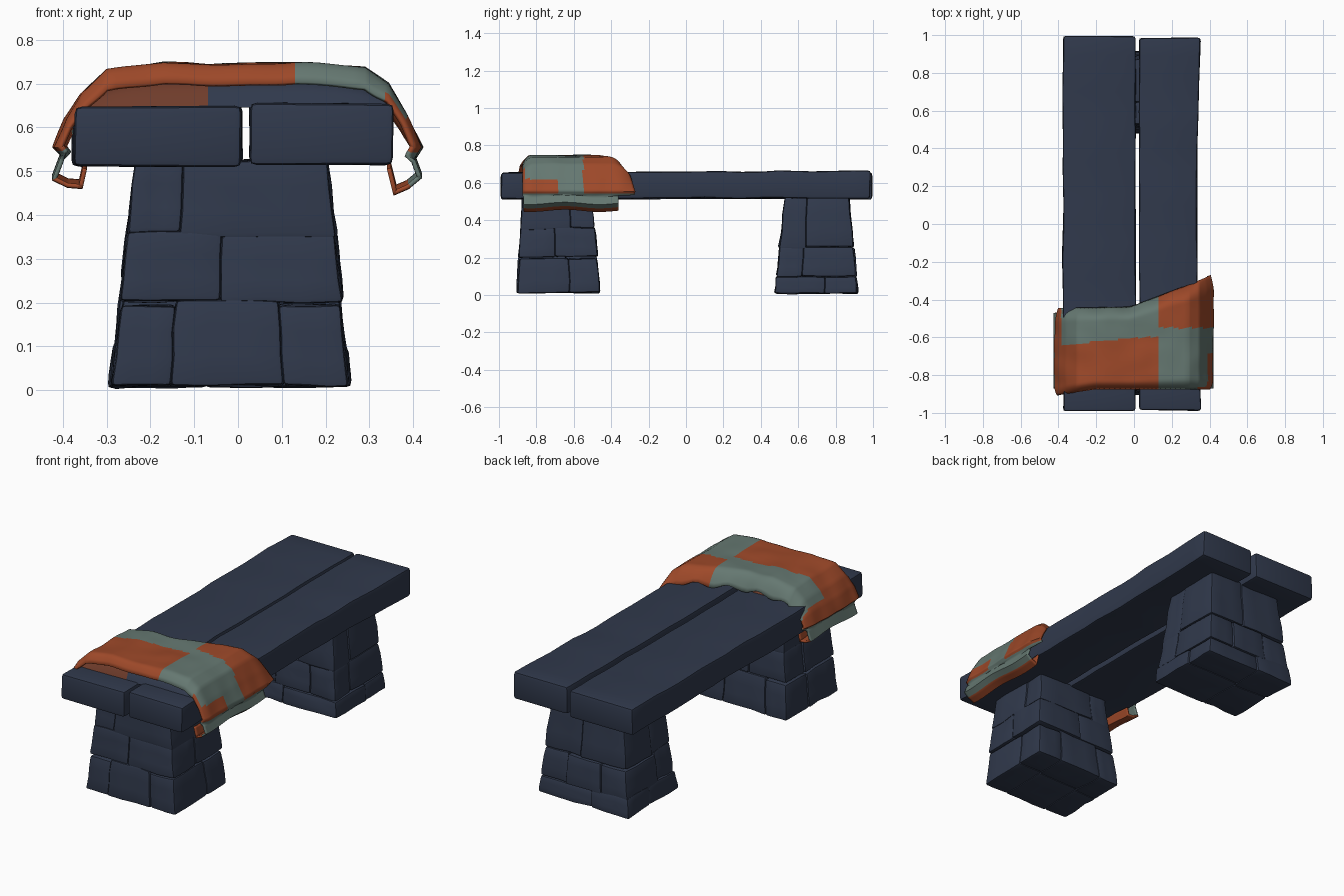
import bpy, bmesh, math, random
from mathutils import Vector, noise

if "Cube" in bpy.data.objects:
    bpy.data.objects.remove(bpy.data.objects["Cube"])

random.seed(4)


def material(name, rgb):
    m = bpy.data.materials.new(name)
    m.diffuse_color = (*rgb, 1)
    m.use_nodes = True
    m.node_tree.nodes["Principled BSDF"].inputs["Base Color"].default_value = m.diffuse_color
    return m


STONE = material("dark blue stone", (0.030, 0.041, 0.072))
ORANGE = material("burnt orange cloth", (0.34, 0.066, 0.022))
GREY = material("grey green cloth", (0.13, 0.187, 0.165))
BROWN = material("shaded brown lining", (0.16, 0.045, 0.024))


def finish(bm, name, mats, angle=35):
    bmesh.ops.recalc_face_normals(bm, faces=bm.faces)
    me = bpy.data.meshes.new(name)
    bm.to_mesh(me)
    bm.free()
    for m in mats:
        me.materials.append(m)
    me.shade_smooth()
    me.set_sharp_from_angle(angle=math.radians(angle))
    ob = bpy.data.objects.new(name, me)
    bpy.context.collection.objects.link(ob)
    return ob


def wobble(bm, amount, scale):
    for v in bm.verts:
        v.co += noise.noise_vector(v.co * scale) * amount


def bevel_corners(bm, width):
    edges = [e for e in bm.edges if len(e.link_faces) == 2 and e.calc_face_angle(0) > 0.6]
    bmesh.ops.bevel(bm, geom=edges, offset=width, segments=2, profile=0.6, affect='EDGES')


# Seat slabs: long boxes, cut along their length and slightly uneven
def slab(name, x0, x1, y0, y1, z0, z1, waist):
    bm = bmesh.new()
    bmesh.ops.create_cube(bm, size=1)
    long_edges = [e for e in bm.edges if abs(e.verts[0].co.y - e.verts[1].co.y) > 0.5]
    bmesh.ops.subdivide_edges(bm, edges=long_edges, cuts=19)
    for v in bm.verts:
        u, t, w = v.co + Vector((0.5, 0.5, 0.5))
        y = y0 + (y1 - y0) * t
        x = x0 + (x1 - x0) * u
        if u > 0.5:
            x -= waist * math.sin(math.pi * t)
        v.co = (x, y, z0 + (z1 - z0) * w + 0.008 * t * w)
    wobble(bm, 0.007, 5)
    bevel_corners(bm, 0.016)
    finish(bm, name, [STONE])


slab("seat_slab_left", -0.375, 0.008, -0.99, 0.995, 0.512, 0.648, 0.0)
slab("seat_slab_right", 0.028, 0.352, -0.985, 0.985, 0.517, 0.655, 0.018)


# Pedestals: courses of chipped blocks within a tapered outline
def pedestal(name, base, top, rows):
    def place(u, v, z):
        t = z / 0.52
        b = [p + (q - p) * t for p, q in zip(base, top)]
        return Vector((b[0] + (b[1] - b[0]) * u, b[2] + (b[3] - b[2]) * v, z))

    bm = bmesh.new()
    for z0, z1, us, v_split in rows:
        us = [0] + us + [1]
        for u0, u1 in zip(us, us[1:]):
            sv = v_split + random.uniform(-0.12, 0.12)
            for v0, v1 in ((0, sv), (sv, 1)):
                part = bmesh.new()
                bmesh.ops.create_cube(part, size=1)
                lift = random.uniform(-0.008, 0.008)
                out = random.uniform(-0.012, 0.012)
                for vert in part.verts:
                    a, b, c = vert.co + Vector((0.5, 0.5, 0.5))
                    u, v = (u0, u1)[int(a > .5)], (v0, v1)[int(b > .5)]
                    u += out * ((u == 1) - (u == 0))
                    v += out * ((v == 1) - (v == 0))
                    z = (z0, z1)[int(c > .5)]
                    if 0.05 < z < 0.5:
                        z += lift
                    vert.co = place(u, v, z)
                bmesh.ops.subdivide_edges(part, edges=part.edges[:], cuts=2, use_grid_fill=True)
                wobble(part, 0.008, 9)
                for vert in part.verts:
                    vert.co.z = max(vert.co.z, 0.0)
                bevel_corners(part, 0.011)
                tmp = bpy.data.meshes.new("tmp")
                part.to_mesh(tmp)
                part.free()
                bm.from_mesh(tmp)
                bpy.data.meshes.remove(tmp)
    finish(bm, name, [STONE])


pedestal("front_pedestal", (-0.29, 0.258, -0.905, -0.455), (-0.232, 0.2, -0.87, -0.505),
         [(0.012, 0.2, [0.25, 0.72], 0.62), (0.2, 0.355, [0.45], 0.5), (0.355, 0.525, [0.25], 0.68)])
pedestal("back_pedestal", (-0.29, 0.258, 0.475, 0.92), (-0.232, 0.2, 0.525, 0.87),
         [(0.008, 0.1, [0.4], 0.6), (0.1, 0.255, [0.3, 0.7], 0.4), (0.255, 0.525, [0.55], 0.45)])

# Cloth cross-section from left hem to right hem, including folded hems
SECTION = [(-0.345, 0.51), (-0.355, 0.465), (-0.39, 0.468), (-0.425, 0.485), (-0.405, 0.538),
           (-0.42, 0.555), (-0.395, 0.62), (-0.36, 0.675), (-0.30, 0.73), (-0.17, 0.748),
           (0.0, 0.744), (0.13, 0.748), (0.29, 0.738), (0.345, 0.70), (0.385, 0.63),
           (0.42, 0.555), (0.405, 0.53), (0.42, 0.49), (0.39, 0.465), (0.355, 0.45), (0.34, 0.51)]
STEP, NV = 6, 44


def section(i):
    k, f = divmod(i, STEP)
    if f == 0:
        return Vector(SECTION[k])
    return Vector(SECTION[k]).lerp(Vector(SECTION[k + 1]), f / STEP)


def back_edge(x):
    return -0.445 + 0.02 * (x + 0.4) + max(0, x + 0.02) * 0.36


bm = bmesh.new()
grid = []
n = (len(SECTION) - 1) * STEP
for i in range(n + 1):
    p = section(i)
    hem = i <= 4 * STEP or i >= 16 * STEP
    row = []
    for j in range(NV + 1):
        t = j / NV
        y0 = -0.875 - 0.03 * max(0, -p.x - 0.2) / 0.2
        y1 = back_edge(p.x)
        if hem:
            y0, y1 = -0.87, (-0.36 if p.x > 0 else -0.47)
        y = y0 + (y1 - y0) * t
        # front and back borders roll downwards
        front, back = max(0, 1 - t / 0.1) ** 2, max(0, (t - 0.84) / 0.16) ** 2
        x, z = p.x, p.y
        if not hem:
            height = max(0, min(1, (z - 0.55) / 0.17))
            z -= height * (0.045 * front + 0.075 * back)
            x *= 1 - 0.04 * (front + back) * (1 - height)
            z += height * 0.006 * noise.noise(Vector((x * 9, y * 9, 1)))
            x += 0.010 * noise.noise(Vector((y * 10, z * 8, 4))) * (1 - height)
            z += height * back * 0.012 * math.sin(x * 40)
        else:
            z += 0.006 * math.sin(y * 17)
        row.append(bm.verts.new((x, y, z)))
    grid.append(row)
for i in range(n):
    for j in range(NV):
        f = bm.faces.new((grid[i][j], grid[i + 1][j], grid[i + 1][j + 1], grid[i][j + 1]))
        c = f.calc_center_median()
        k = i / STEP
        # patchwork: two by two squares, orange sides and grey hems
        mid = -0.605 + 0.09 * c.x
        if k < 3 or k >= 17.7:
            grey = False
        elif k < 4.5 or k >= 15.5:
            grey = True
        elif c.x < -0.385:
            grey = False
        elif c.x < 0.13:
            grey = c.y > mid
        elif c.z > 0.62:
            grey = c.y < -0.55 and c.y > (-0.9 if c.x < 0.34 else -0.86)
        else:
            grey = -0.68 < c.y < -0.55
        f.material_index = int(grey)
cloth = finish(bm, "draped_cloth", [ORANGE, GREY, BROWN], 60)
# keep the outer side facing up before giving the sheet thickness
centre = min(cloth.data.polygons, key=lambda q: (q.center.xy - Vector((0, -0.65))).length - q.center.z)
if centre.normal.z < 0:
    cloth.data.flip_normals()
thick = cloth.modifiers.new("thickness", 'SOLIDIFY')
thick.thickness = 0.01
thick.offset = -1

# Lower fold tucked beneath the cloth: brown at the left, stone-dark at the right
bm = bmesh.new()
N = 24
rings = []
for i in range(N + 1):
    x = -0.36 + 0.70 * i / N
    arch = 1 - abs(x / 0.37) ** 5
    top = 0.652 + 0.058 * arch
    rings.append([bm.verts.new((x, y, z)) for y, z in
                  ((-0.865, 0.645), (-0.85, 0.5 * (top + 0.65)), (-0.82, top),
                   (-0.52, top), (-0.47 + 0.1 * max(0, x), 0.645))])
for a, b in zip(rings, rings[1:]):
    for j in range(4):
        f = bm.faces.new((a[j], b[j], b[j + 1], a[j + 1]))
        c = f.calc_center_median()
        f.material_index = int(c.x > -0.08 and c.y < -0.6)
finish(bm, "cloth_under_fold", [BROWN, STONE], 60)
